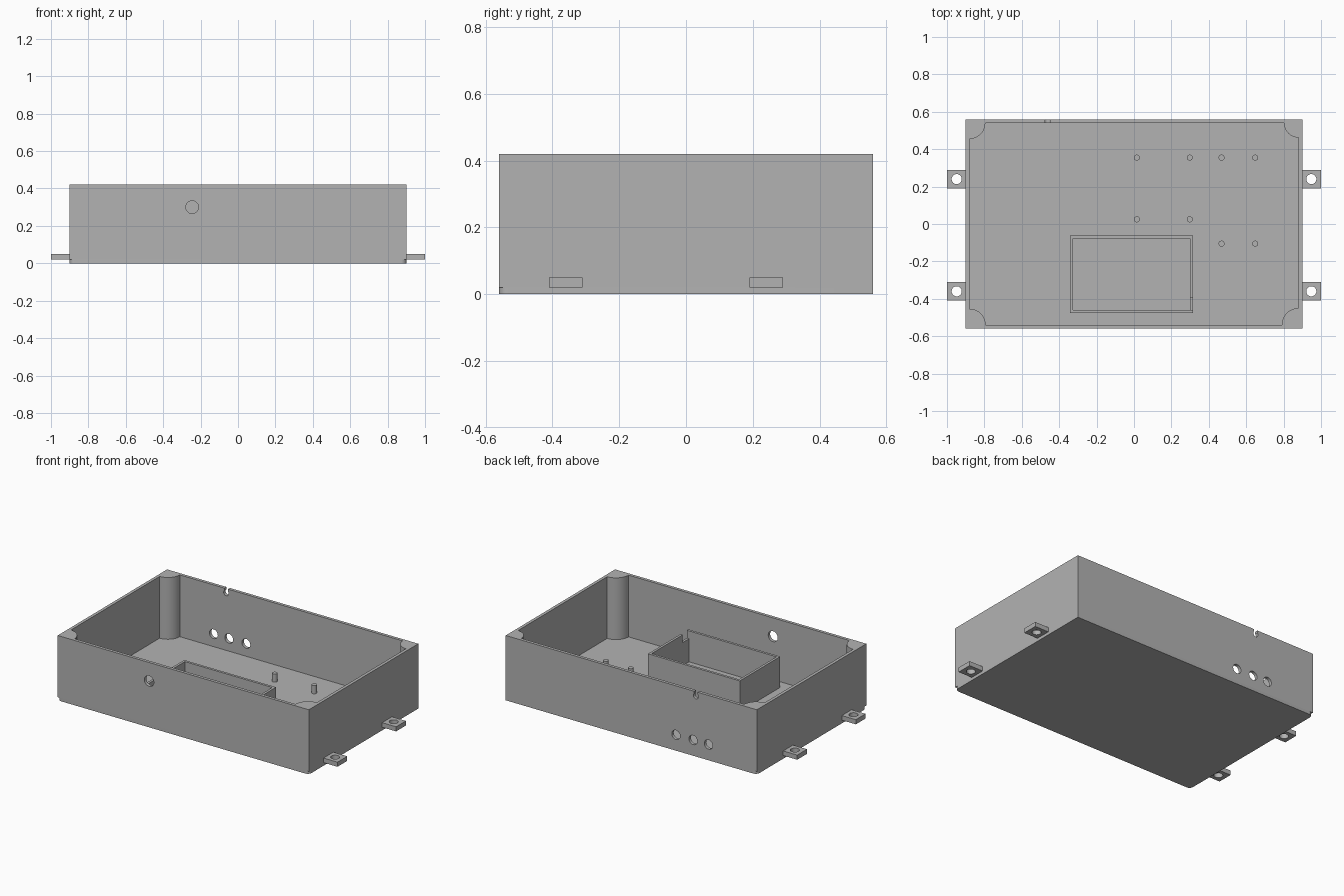
import bpy, bmesh, math
from mathutils import Matrix

if "Cube" in bpy.data.objects:
    bpy.data.objects.remove(bpy.data.objects["Cube"], do_unlink=True)

grey = bpy.data.materials.new("plain_grey")
grey.use_nodes = True
COLOUR = (0.45, 0.45, 0.45, 1)
grey.diffuse_color = COLOUR
grey.node_tree.nodes["Principled BSDF"].inputs["Base Color"].default_value = COLOUR

FLOOR, TOP = 0.02, 0.42
HX, HY, WALL = 0.9, 0.56, 0.02


def finish(name, bm):
    bmesh.ops.recalc_face_normals(bm, faces=bm.faces[:])
    mesh = bpy.data.meshes.new(name)
    bm.to_mesh(mesh)
    bm.free()
    mesh.materials.append(grey)
    obj = bpy.data.objects.new(name, mesh)
    bpy.context.collection.objects.link(obj)
    return obj


def box(name, x, y, z):
    """Box from (low, high) ranges."""
    bm = bmesh.new()
    bmesh.ops.create_cube(bm, size=1)
    for v in bm.verts:
        v.co = [lo + (c + 0.5) * (hi - lo) for c, (lo, hi) in zip(v.co, (x, y, z))]
    return finish(name, bm)


def cylinder(name, centre, radius, depth, axis="Z"):
    bm = bmesh.new()
    turn = Matrix.Rotation(math.pi / 2, 4, "X") if axis == "Y" else Matrix()
    bmesh.ops.create_cone(bm, cap_ends=True, segments=32, radius1=radius,
                          radius2=radius, depth=depth,
                          matrix=Matrix.Translation(centre) @ turn)
    return finish(name, bm)


def prism(name, points, z0, z1):
    """Upright extrusion of a flat outline."""
    bm = bmesh.new()
    face = bm.faces.new([bm.verts.new((x, y, z0)) for x, y in points])
    grown = bmesh.ops.extrude_face_region(bm, geom=[face])["geom"]
    for v in grown:
        if isinstance(v, bmesh.types.BMVert):
            v.co.z = z1
    return finish(name, bm)


def cut(obj, cutters):
    """Subtract each cutter, then discard it."""
    for c in cutters:
        mod = obj.modifiers.new("cut", "BOOLEAN")
        mod.operation, mod.solver, mod.object = "DIFFERENCE", "EXACT", c
    deps = bpy.context.evaluated_depsgraph_get()
    mesh = bpy.data.meshes.new_from_object(obj.evaluated_get(deps))
    obj.modifiers.clear()
    obj.data = mesh
    for c in cutters:
        bpy.data.objects.remove(c, do_unlink=True)


def arc(cx, cy, r, start, steps=12):
    return [(cx + r * math.cos(start + i * math.pi / 2 / steps),
             cy + r * math.sin(start + i * math.pi / 2 / steps))
            for i in range(steps + 1)]


parts = []

# Base plate: three rounded corners, one square
r = 0.027
outline = [(HX, HY)]
outline += arc(-HX + r, HY - r, r, math.pi / 2)
outline += arc(-HX + r, -HY + r, r, math.pi)
outline += arc(HX - r, -HY + r, r, 1.5 * math.pi)
parts.append(prism("base_plate", outline, 0, FLOOR))

# Outer walls with round ports and a cable notch in the back rim
walls = box("outer_walls", (-HX, HX), (-HY, HY), (FLOOR, TOP))
cutters = [box("cavity", (-HX + WALL, HX - WALL), (-HY + WALL, HY - WALL), (-0.1, 0.6)),
           cylinder("front_port", (-0.245, -HY, 0.30), 0.034, 0.1, "Y"),
           cylinder("notch_round", (-0.463, HY, 0.392), 0.018, 0.1, "Y"),
           box("notch_slot", (-0.476, -0.45), (0.5, 0.6), (0.392, 0.5))]
cutters += [cylinder("back_port", (x, HY, 0.102), 0.03, 0.1, "Y")
            for x in (-0.32, -0.443, -0.553)]
cut(walls, cutters)
parts.append(walls)

# Quarter-round corner posts
for sx, sy, radius, start in ((1, 1, 0.078, 2), (-1, 1, 0.085, 3),
                              (-1, -1, 0.087, 0), (1, -1, 0.09, 1)):
    cx, cy = sx * (HX - WALL), sy * (HY - WALL)
    points = [(cx, cy)] + arc(cx, cy, radius, start * math.pi / 2)
    parts.append(prism("corner_post", points, FLOOR, TOP))

# Mounting tabs with screw holes
for side in (-1, 1):
    for y in (0.24, -0.36):
        xs = sorted((side * HX, side * 1.0))
        tab = box("mounting_tab", xs, (y - 0.05, y + 0.05), (0.02, 0.05))
        cut(tab, [cylinder("screw_hole", (side * 0.948, y, 0.035), 0.027, 0.1)])
        parts.append(tab)

# Inner compartment with a small notch in its side wall
tray = box("inner_compartment", (-0.342, 0.316), (-0.476, -0.062), (FLOOR, 0.22))
cut(tray, [box("tray_cavity", (-0.326, 0.30), (-0.46, -0.078), (-0.1, 0.5)),
           box("tray_notch", (0.29, 0.35), (-0.46, -0.395), (0.17, 0.5))])
parts.append(tray)

# Board standoffs
for xs, ys in (((0.015, 0.298), (0.355, 0.025)), ((0.468, 0.648), (0.355, -0.105))):
    for x in xs:
        for y in ys:
            parts.append(cylinder("standoff", (x, y, 0.046), 0.016, 0.054))

# Smooth the round surfaces, keep edges sharp
bpy.ops.object.select_all(action="DESELECT")
for p in parts:
    p.select_set(True)
bpy.context.view_layer.objects.active = parts[0]
bpy.ops.object.shade_smooth_by_angle(angle=math.radians(30))
